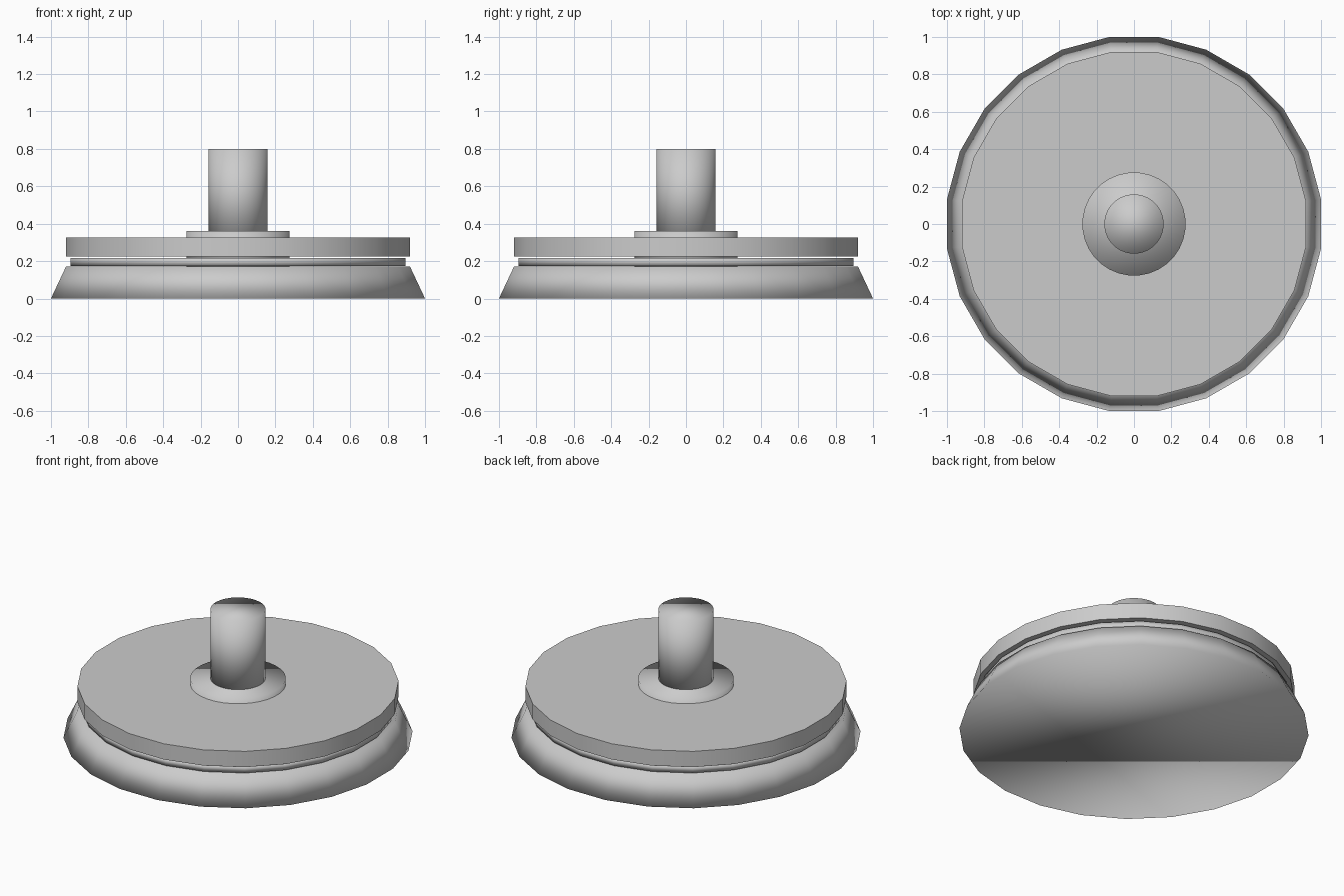
import bpy
from math import pi, cos, radians

if "Cube" in bpy.data.objects:
    bpy.data.objects.remove(bpy.data.objects["Cube"])


def disc(name, sides, r_bottom, r_top, z0, z1, keep_edges=False):
    """Capped round part between two heights, with flat sides facing the axes."""
    fit = 1 / cos(pi / sides)          # radii are measured across the flats
    bpy.ops.mesh.primitive_cone_add(
        vertices=sides, radius1=r_bottom * fit, radius2=r_top * fit,
        depth=z1 - z0, location=(0, 0, (z0 + z1) / 2),
        rotation=(0, 0, pi / sides))
    ob = bpy.context.object
    ob.name = name
    if keep_edges:
        bpy.ops.object.shade_smooth_by_angle(angle=radians(40))
    else:
        bpy.ops.object.shade_smooth()
    return ob


# Wide sloping foot
disc("base", 24, 1.0, 0.92, 0.0, 0.17)

# Thin recessed plate in the gap
disc("middle_plate", 24, 0.895, 0.895, 0.175, 0.218)

# Thick upper plate
disc("top_plate", 24, 0.92, 0.92, 0.225, 0.325, keep_edges=True)

# Central hub that carries the plates
disc("hub", 32, 0.275, 0.275, 0.168, 0.36)

# Upright post
disc("post", 32, 0.158, 0.158, 0.30, 0.80)
